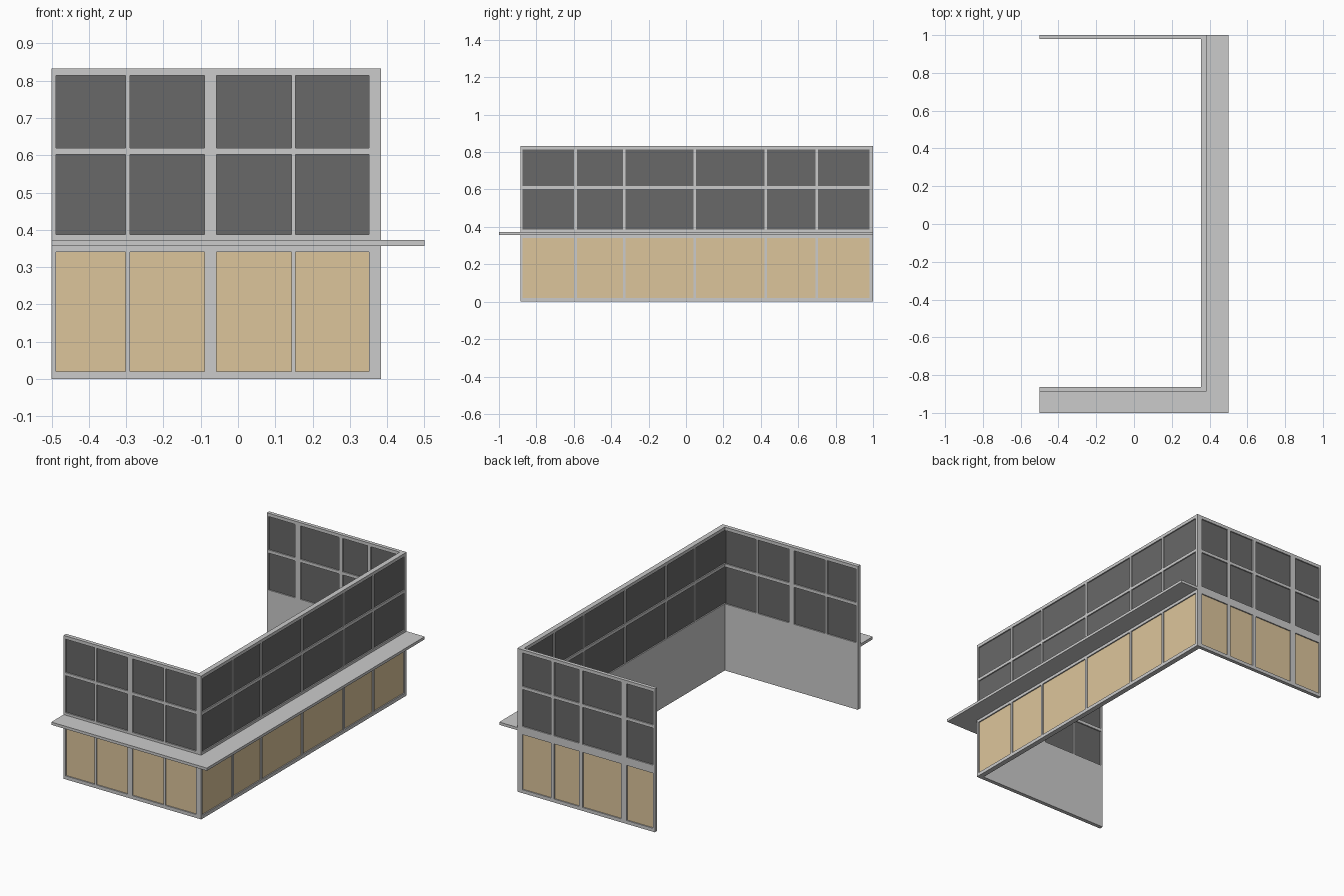
import bpy, bmesh
from mathutils import Vector

if "Cube" in bpy.data.objects:
    bpy.data.objects.remove(bpy.data.objects["Cube"])


def material(name, rgb):
    m = bpy.data.materials.new(name)
    m.diffuse_color = (*rgb, 1)
    m.use_nodes = True
    m.node_tree.nodes["Principled BSDF"].inputs["Base Color"].default_value = m.diffuse_color
    return m


TAN = material("tan_panel", (0.72, 0.56, 0.33))
GLASS = material("dark_glass", (0.14, 0.14, 0.14))

# Heights: odd-numbered bands hold the panel row and the two window rows
Z = [0, 0.02, 0.34, 0.387, 0.602, 0.62, 0.814, 0.833]
RECESS = 0.007


def finish(bm, name, mat=None):
    me = bpy.data.meshes.new(name)
    bm.to_mesh(me)
    bm.free()
    ob = bpy.data.objects.new(name, me)
    bpy.context.collection.objects.link(ob)
    if mat:
        me.materials.append(mat)
    return ob


def sheet(name, place, us, keep, layers, facing, mat=None):
    """Flat cells of the wall grid at given depths; each layer is (depth, sign)."""
    bm = bmesh.new()
    for depth, sign in layers:
        for i in range(len(us) - 1):
            for j in range(len(Z) - 1):
                if keep(i, j):
                    vs = [bm.verts.new(place(u, z, depth)) for u, z in
                          ((us[i], Z[j]), (us[i + 1], Z[j]),
                           (us[i + 1], Z[j + 1]), (us[i], Z[j + 1]))]
                    f = bm.faces.new(vs)
                    f.normal_update()
                    if f.normal.dot(facing) * sign < 0:
                        f.normal_flip()
    bmesh.ops.remove_doubles(bm, verts=bm.verts[:], dist=1e-5)
    return finish(bm, name, mat)


def wall(name, origin, along, inward, thick, us):
    o, a, n = Vector(origin), Vector(along), Vector(inward)

    def place(u, z, d):
        return o + a * u + n * d + Vector((0, 0, z))

    def hole(i, j):
        return i % 2 == 1 and j % 2 == 1

    # frame grid with openings
    frame = sheet(name + "_frame", place, us, lambda i, j: not hole(i, j),
                  [(0, 1)], -n)
    mod = frame.modifiers.new("thickness", "SOLIDIFY")
    mod.thickness = thick
    mod.offset = -1
    # recessed tan panels, with a flush grey lining inside
    sheet(name + "_lower_panels", place, us, lambda i, j: hole(i, j) and j == 1,
          [(RECESS, 1)], -n, TAN)
    sheet(name + "_lining", place, us, lambda i, j: hole(i, j) and j == 1,
          [(thick, -1)], -n)
    # window panes, recessed on both sides
    sheet(name + "_windows", place, us, lambda i, j: hole(i, j) and j > 1,
          [(RECESS, 1), (thick - RECESS, -1)], -n, GLASS)


# Three walls of the booth
wall("front_wall", (0, -0.886, 0), (1, 0, 0), (0, 1, 0), 0.023,
     [-0.5, -0.488, -0.302, -0.29, -0.09, -0.058, 0.143, 0.154, 0.352, 0.3545])
wall("right_wall", (0.384, 0, 0), (0, 1, 0), (-1, 0, 0), 0.0295,
     [-0.886, -0.873, -0.598, -0.584, -0.336, -0.324, 0.04, 0.054,
      0.42, 0.434, 0.693, 0.705, 0.982, 1.0])
wall("back_wall", (0, 1, 0), (1, 0, 0), (0, -1, 0), 0.021,
     [-0.5, -0.488, -0.318, -0.284, -0.036, -0.013, 0.148, 0.167, 0.352, 0.3545])

# L-shaped counter shelf around the front and right
bm = bmesh.new()
outline = [(-0.5, -1), (0.5, -1), (0.5, 1), (0.384, 1), (0.384, -0.886), (-0.5, -0.886)]
lower = [bm.verts.new((x, y, 0.357)) for x, y in outline]
upper = [bm.verts.new((x, y, 0.373)) for x, y in outline]
bm.faces.new(lower[::-1])
bm.faces.new(upper)
for i in range(6):
    k = (i + 1) % 6
    bm.faces.new((lower[i], lower[k], upper[k], upper[i]))
finish(bm, "counter_shelf")
